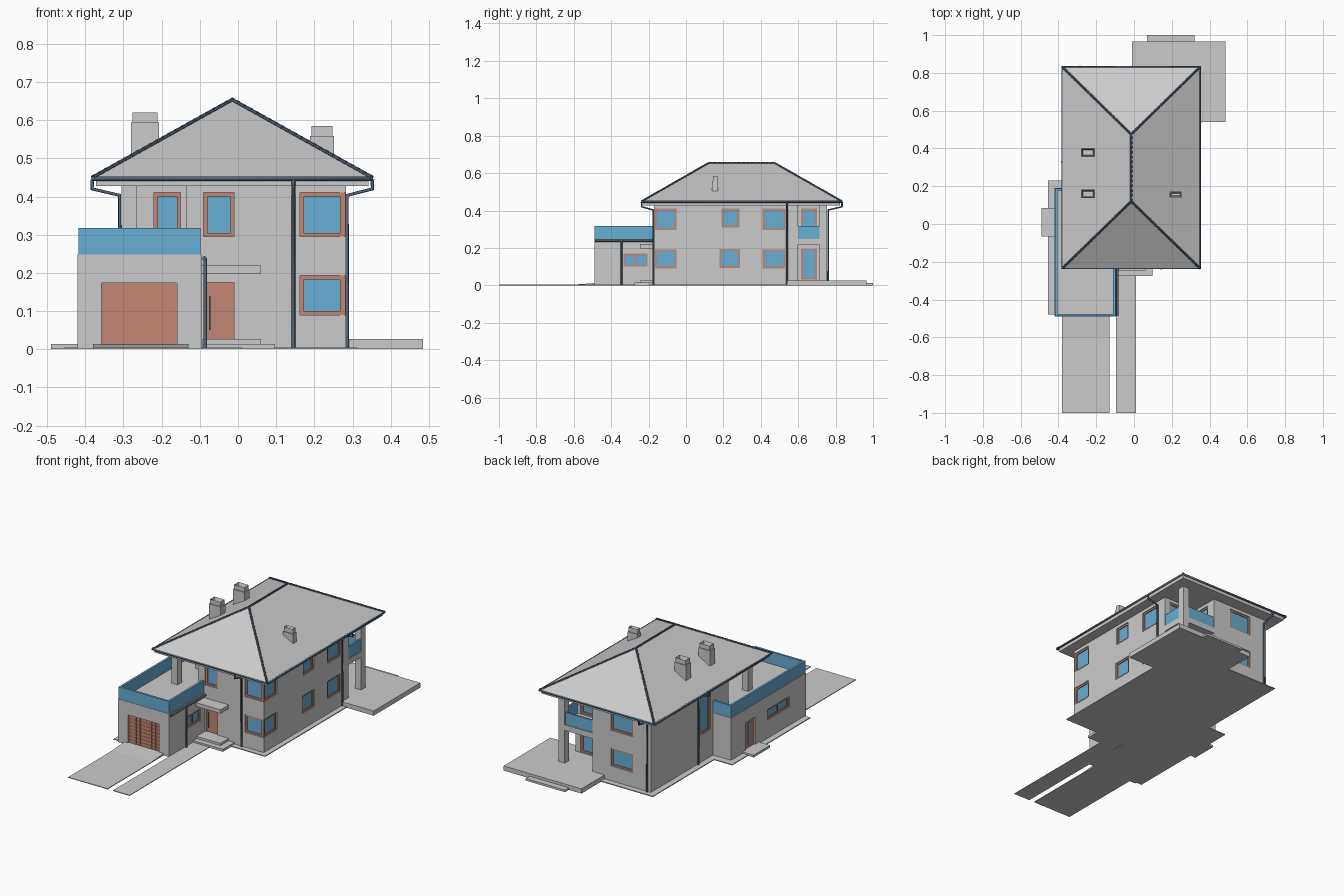
import bpy, bmesh
from mathutils import Vector

if "Cube" in bpy.data.objects:
    bpy.data.objects.remove(bpy.data.objects["Cube"])


def material(name, rgb):
    m = bpy.data.materials.new(name)
    m.diffuse_color = (*rgb, 1)
    m.use_nodes = True
    m.node_tree.nodes["Principled BSDF"].inputs["Base Color"].default_value = m.diffuse_color
    return m


GLASS = material("glass_blue", (0.14, 0.42, 0.66))
WOOD = material("terracotta", (0.55, 0.24, 0.17))
DARK = material("dark_metal", (0.09, 0.14, 0.2))


def finish(bm, name, mat=None):
    bmesh.ops.recalc_face_normals(bm, faces=bm.faces)
    me = bpy.data.meshes.new(name)
    bm.to_mesh(me)
    bm.free()
    ob = bpy.data.objects.new(name, me)
    bpy.context.collection.objects.link(ob)
    if mat:
        me.materials.append(mat)
    return ob


def add_box(bm, x0, x1, y0, y1, z0, z1):
    v = bmesh.ops.create_cube(bm, size=1)["verts"]
    for p in v:
        p.co = (x1 if p.co.x > 0 else x0, y1 if p.co.y > 0 else y0, z1 if p.co.z > 0 else z0)


def boxes(name, dims, mat=None):
    bm = bmesh.new()
    for d in dims:
        add_box(bm, *d)
    return finish(bm, name, mat)


def prism(name, pts, direction, mat=None):
    bm = bmesh.new()
    f = bm.faces.new([bm.verts.new(p) for p in pts])
    r = bmesh.ops.extrude_face_region(bm, geom=[f])
    bmesh.ops.translate(bm, vec=direction, verts=[v for v in r["geom"] if isinstance(v, bmesh.types.BMVert)])
    return finish(bm, name, mat)


def pipe(name, pts, r=0.005, closed=False):
    cu = bpy.data.curves.new(name, "CURVE")
    cu.dimensions = "3D"
    cu.bevel_depth, cu.bevel_resolution, cu.use_fill_caps = r, 2, True
    s = cu.splines.new("POLY")
    s.points.add(len(pts) - 1)
    for p, c in zip(s.points, pts):
        p.co = (*c, 1)
    s.use_cyclic_u = closed
    cu.materials.append(DARK)
    ob = bpy.data.objects.new(name, cu)
    bpy.context.collection.objects.link(ob)


def face_box(face, plane, u0, u1, d0, d1, z0, z1):
    """Box on a wall facing front/back/left/right; d is distance outwards."""
    s = 1 if face in "RB" else -1
    a, b = sorted((plane + s * d0, plane + s * d1))
    return (a, b, u0, u1, z0, z1) if face in "RL" else (u0, u1, a, b, z0, z1)


# Walls: ground floor with garage, upper floor with two corner recesses
REC, BAL = 0.05, 0.60
ground = prism("ground_floor_walls", [(x, y, 0) for x, y in [
    (-.42, -.49), (-.095, -.49), (-.095, -.17), (.283, -.17), (.283, BAL), (.065, BAL),
    (.065, .755), (-.305, .755), (-.305, .19), (-.42, .19)]], (0, 0, .248))
upper = prism("upper_floor_walls", [(x, y, .248) for x, y in [
    (-.135, -.17), (.283, -.17), (.283, BAL), (.065, BAL), (.065, .755),
    (-.305, .755), (-.305, REC), (-.135, REC)]], (0, 0, .184))

# Window and door openings: face, plane, u0, u1, z0, z1
windows = [("F", -.17, -.09, -.01, .295, .41), ("F", REC, -.22, -.15, .26, .41),
           ("R", -.095, -.335, -.205, .10, .17), ("L", -.42, -.34, -.14, .11, .17),
           ("L", -.305, .215, .30, .16, .41),
           ("R", .283, .19, .285, .31, .41), ("R", .283, .18, .29, .094, .195),
           ("R", .065, .615, .70, .252, .41), ("R", .065, .615, .70, .03, .195),
           ("B", BAL, .13, .25, .252, .41), ("B", BAL, .13, .25, .03, .195)]
for z0, z1 in [(.295, .41), (.09, .193)]:
    windows += [("F", -.17, .163, .28, z0, z1), ("R", .283, -.167, -.05, z0, z1),
                ("R", .283, .41, .53, z0, z1), ("B", .755, -.19, -.05, z0, z1)]
doors = [("F", -.17, -.085, -.01, .027, .175), ("L", -.42, -.03, .06, .013, .17),
         ("F", -.49, -.357, -.16, .012, .173)]

cutters = []
for f, p, u0, u1, z0, z1 in windows + doors:
    c = boxes("opening_cutter", [face_box(f, p, u0, u1, -.016, .012, z0, z1)])
    c.hide_render = True
    cutters.append(c)
    for wall in (ground, upper):
        m = wall.modifiers.new("opening", "BOOLEAN")
        m.operation, m.solver, m.object = "DIFFERENCE", "EXACT", c
deps = bpy.context.evaluated_depsgraph_get()
for wall in (ground, upper):
    me = bpy.data.meshes.new_from_object(wall.evaluated_get(deps))
    wall.modifiers.clear()
    wall.data = me
for c in cutters:
    bpy.data.objects.remove(c)

# Window frames, panes, door leaves
T = 0.01
for f, p, u0, u1, z0, z1 in windows:
    fr = [(u0, u0 + T, z0, z1), (u1 - T, u1, z0, z1), (u0 + T, u1 - T, z0, z0 + T), (u0 + T, u1 - T, z1 - T, z1)]
    if z1 - z0 < .08:
        mid = (u0 + u1) / 2
        fr.append((mid - T / 2, mid + T / 2, z0 + T, z1 - T))
    boxes("window_frame", [face_box(f, p, a, b, -.016, -.005, c, d) for a, b, c, d in fr], WOOD)
    boxes("window_pane", [face_box(f, p, u0 + T, u1 - T, -.016, -.01, z0 + T, z1 - T)], GLASS)
for f, p, u0, u1, z0, z1 in doors:
    boxes("door_leaf", [face_box(f, p, u0, u1, -.016, -.008, z0, z1)], WOOD)
boxes("side_door_glass", [face_box("L", -.42, .005, .025, -.009, -.006, .03, .155)], GLASS)
boxes("front_door_handle", [(-.076, -.072, -.166, -.158, .05, .14)], DARK)
W, H = .197 / 8, .161 / 8
boxes("garage_door_panels", [face_box("F", -.49, -.357 + i * W + .001, -.357 + (i + 1) * W - .001, -.009, -.006,
                                      .012 + j * H + .001, .012 + (j + 1) * H - .001)
                             for i in range(8) for j in range(8)], WOOD)

# Terrace and balcony
boxes("terrace_railing", [(-.418, -.406, -.488, .188, .248, .318), (-.406, -.11, -.488, -.476, .248, .318),
                          (-.11, -.098, -.488, -.17, .248, .318), (-.406, -.305, .176, .188, .248, .318)], GLASS)
boxes("terrace_pillar", [(-.305, -.265, -.17, -.13, .248, .432)])
boxes("balcony_pillar", [(.243, .283, .715, .755, .027, .432)])
boxes("balcony_slab", [(.065, .283, BAL, .755, .215, .248)])
boxes("balcony_railing", [(.065, .243, .74, .75, .248, .318), (.27, .28, BAL, .715, .248, .318)], GLASS)

# Ground slabs, steps, canopy, paths
boxes("perimeter_walkway", [(-.34, .313, -.2, .787, 0, .005), (-.455, -.34, -.48, .23, 0, .005)])
boxes("back_terrace", [(-.01, .485, .54, .965, 0, .027)])
boxes("back_step", [(.07, .32, .965, 1, 0, .012)])
boxes("side_step", [(-.49, -.42, -.065, .085, 0, .013)])
boxes("porch_steps", [(-.093, .097, -.275, -.17, 0, .014), (-.093, .06, -.245, -.17, .014, .027)])
boxes("porch_canopy", [(-.095, .06, -.245, -.17, .198, .22)])
boxes("garden_path", [(-.095, .01, -1, -.275, 0, .004)])
prism("driveway", [(-.38, y, z) for y, z in [(-1, 0), (-1, .004), (-.6, .004), (-.49, .012), (-.49, 0)]], (.25, 0, 0))

# Hip roof with soffit
X0, X1, Y0, Y1, ZE = -.38, .35, -.235, .832, .45
corners = [Vector(c) for c in [(X0, Y0, ZE), (X1, Y0, ZE), (X1, Y1, ZE), (X0, Y1, ZE)]]
ra, rb = Vector((-.015, .12, .653)), Vector((-.015, .475, .653))
bm = bmesh.new()
v = [bm.verts.new(p) for p in corners + [ra, rb]]
for ids in [(0, 1, 4), (1, 2, 5, 4), (2, 3, 5), (3, 0, 4, 5), (0, 3, 2, 1)]:
    bm.faces.new([v[i] for i in ids])
finish(bm, "hip_roof")
boxes("soffit", [(X0 + .008, X1 - .008, Y0 + .008, Y1 - .008, .428, .45)])

# Ridge and hip tiles as overlapping tapered caps
bm = bmesh.new()
for a, b in [(corners[0], ra), (corners[1], ra), (corners[2], rb), (corners[3], rb), (ra, rb)]:
    n = round((b - a).length / .025)
    q = (b - a).to_track_quat("Z", "Y").to_matrix().to_4x4()
    for i in range(n):
        c = bmesh.ops.create_cone(bm, cap_ends=True, segments=8, radius1=.0065, radius2=.005,
                                  depth=(b - a).length / n)["verts"]
        bmesh.ops.transform(bm, matrix=q, verts=c)
        bmesh.ops.translate(bm, vec=a.lerp(b, (i + .5) / n), verts=c)
finish(bm, "ridge_tiles", DARK)

# Gutters and downpipes
pipe("eave_gutter", [(c.x, c.y, .447) for c in corners], .006, True)
pipe("front_downpipe", [(.145, -.237, .445), (.145, -.237, .42), (.145, -.175, .403), (.145, -.175, .005)])
pipe("back_downpipe", [(-.285, .834, .445), (-.285, .834, .42), (-.285, .76, .403), (-.285, .76, .005)])
pipe("right_downpipe", [(.352, .54, .445), (.352, .54, .42), (.286, .54, .403), (.286, .54, .005)])
pipe("left_downpipe", [(-.382, .33, .445), (-.382, .33, .42), (-.31, .33, .403), (-.31, .33, .005)])
pipe("garage_gutter", [(-.088, -.487, .238), (-.088, -.17, .238)], .006)
pipe("garage_downpipe", [(-.086, -.345, .238), (-.086, -.345, .005)])

# Chimneys with hollow caps
for x0, x1, y0, y1, zb, zt in [(-.28, -.207, .355, .402, .49, .62), (-.28, -.207, .137, .183, .49, .62),
                               (.188, .252, .14, .172, .49, .585)]:
    bm = bmesh.new()
    add_box(bm, x0, x1, y0, y1, zb, zt - .026)
    add_box(bm, x0 + .004, x1 - .004, y0 + .004, y1 - .004, zt - .026, zt)
    top = [max(bm.faces, key=lambda f: f.calc_center_median().z)]
    bmesh.ops.inset_region(bm, faces=top, thickness=.008)
    bmesh.ops.translate(bm, vec=(0, 0, -.02), verts=top[0].verts)
    finish(bm, "chimney")
